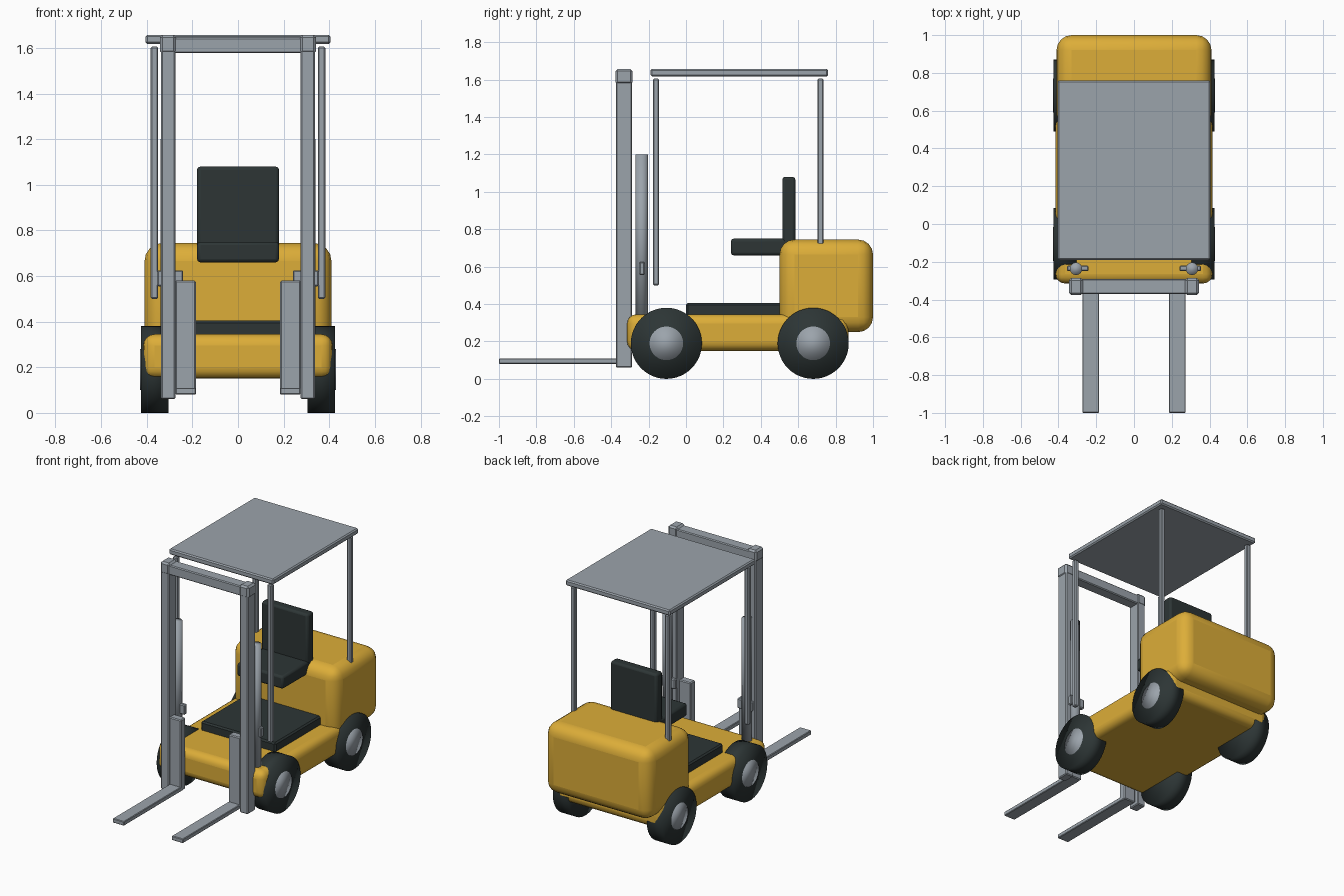
import bpy, math

if "Cube" in bpy.data.objects:
    bpy.data.objects.remove(bpy.data.objects["Cube"])


def material(name, rgb):
    m = bpy.data.materials.new(name)
    m.diffuse_color = (*rgb, 1)
    m.use_nodes = True
    m.node_tree.nodes["Principled BSDF"].inputs["Base Color"].default_value = m.diffuse_color
    return m


YELLOW = material("yellow paint", (0.72, 0.42, 0.04))
GREY = material("grey steel", (0.33, 0.37, 0.41))
BLACK = material("black rubber", (0.026, 0.036, 0.036))


def box(name, mat, x, y, z, bevel=0.006, segments=1):
    """Bevelled box from (min, max) ranges."""
    bpy.ops.mesh.primitive_cube_add(
        size=1, location=[(r[0] + r[1]) / 2 for r in (x, y, z)])
    o = bpy.context.object
    o.name = name
    o.scale = [r[1] - r[0] for r in (x, y, z)]
    bpy.ops.object.transform_apply(location=False, rotation=False, scale=True)
    o.data.materials.append(mat)
    mod = o.modifiers.new("bevel", 'BEVEL')
    mod.width = bevel
    mod.segments = segments
    if segments > 1:
        bpy.ops.object.shade_smooth_by_angle(angle=math.radians(40))
    return o


def cylinder(name, mat, radius, depth, loc, sideways=False, sides=32):
    bpy.ops.mesh.primitive_cylinder_add(
        vertices=sides, radius=radius, depth=depth, location=loc,
        rotation=(0, math.pi / 2 if sideways else 0, 0))
    o = bpy.context.object
    o.name = name
    o.data.materials.append(mat)
    bpy.ops.object.shade_smooth()
    return o


def span(s, a, b):
    """Range a..b on the side s (+1 right, -1 left)."""
    return sorted((s * a, s * b))


# Body
box("chassis", YELLOW, (-0.415, 0.415), (-0.315, 0.87), (0.15, 0.345), 0.05, 4)
box("counterweight", YELLOW, (-0.41, 0.41), (0.5, 1.0), (0.25, 0.745), 0.08, 4)
box("floor_mat", BLACK, (-0.29, 0.29), (0.0, 0.52), (0.32, 0.405), 0.01)

# Seat
box("seat_cushion", BLACK, (-0.18, 0.18), (0.24, 0.56), (0.66, 0.75), 0.015, 2)
box("seat_back", BLACK, (-0.18, 0.18), (0.515, 0.585), (0.66, 1.08), 0.015, 2)

# Overhead guard and mast crossbar
box("roof", GREY, (-0.405, 0.405), (-0.19, 0.76), (1.617, 1.657), 0.008)
box("mast_crossbar", GREY, (-0.31, 0.31), (-0.37, -0.29), (1.577, 1.645))

for s, side in ((1, "right"), (-1, "left")):
    # Wheels
    for y, end in ((-0.105, "front"), (0.68, "rear")):
        cylinder(f"{end}_{side}_tire", BLACK, 0.19, 0.12,
                 (s * 0.365, y, 0.19), True, 48)
        cylinder(f"{end}_{side}_hub", GREY, 0.09, 0.12,
                 (s * 0.37, y, 0.19), True)
    # Guard posts
    box(f"front_{side}_post", GREY, span(s, 0.35, 0.383), (-0.177, -0.144), (0.5, 1.605))
    box(f"rear_{side}_post", GREY, span(s, 0.35, 0.383), (0.703, 0.736), (0.70, 1.605))
    # Mast rail with cap
    box(f"{side}_mast_rail", GREY, span(s, 0.275, 0.338), (-0.375, -0.288), (0.06, 1.62))
    box(f"{side}_mast_cap", GREY, span(s, 0.27, 0.343), (-0.377, -0.286), (1.575, 1.657), 0.012)
    # Lift cylinder with clamp
    cylinder(f"{side}_lift_cylinder", GREY, 0.033, 0.9, (s * 0.307, -0.237, 0.75))
    box(f"{side}_cylinder_clamp", GREY, span(s, 0.24, 0.355), (-0.25, -0.22), (0.555, 0.625))
    # Fork
    box(f"{side}_fork_back", GREY, span(s, 0.185, 0.276), (-0.37, -0.315), (0.08, 0.58))
    box(f"{side}_fork_blade", GREY, span(s, 0.185, 0.273), (-1.0, -0.34), (0.08, 0.11), 0.004)
